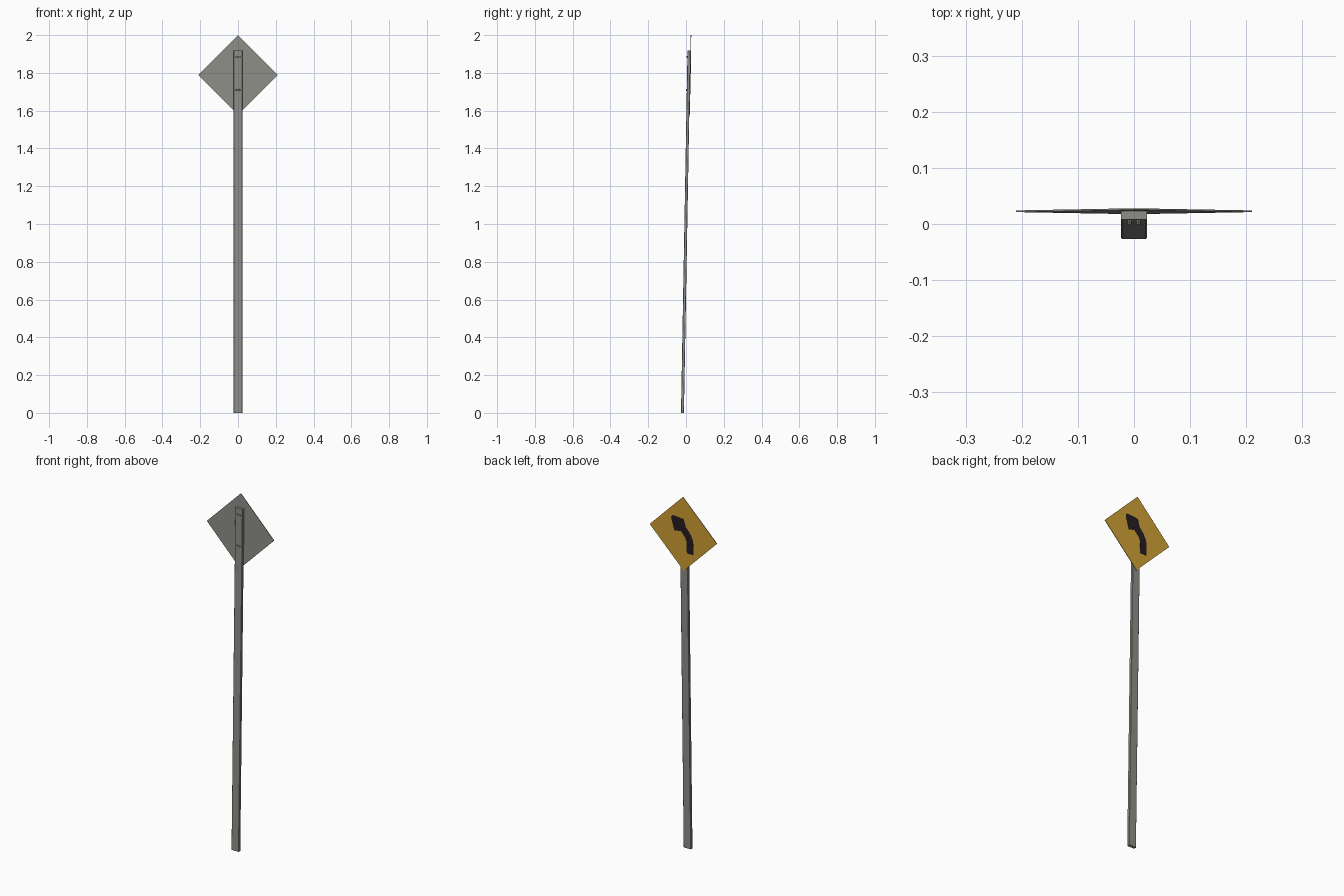
import bpy, bmesh, math
from mathutils import Matrix, Vector

if "Cube" in bpy.data.objects:
    bpy.data.objects.remove(bpy.data.objects["Cube"])

# The whole sign leans slightly backwards about its foot
LEAN = Matrix.Translation((0, -0.0265, 0)) @ Matrix.Rotation(-0.018, 4, 'X')
DEPTH, WIDTH = 0.0155, 0.046
R, SIGN_Z, SHEET = 0.21, 1.79, 0.003


def material(name, rgb):
    m = bpy.data.materials.new(name)
    m.diffuse_color = (*rgb, 1)
    m.use_nodes = True
    m.node_tree.nodes["Principled BSDF"].inputs["Base Color"].default_value = m.diffuse_color
    return m


GREY = material("galvanised_grey", (0.27, 0.27, 0.245))
YELLOW = material("sign_yellow", (0.64, 0.36, 0.035))
BLACK = material("arrow_black", (0.018, 0.013, 0.016))


def finish(name, bm, mats):
    bmesh.ops.recalc_face_normals(bm, faces=bm.faces)
    bm.transform(LEAN)
    me = bpy.data.meshes.new(name)
    bm.to_mesh(me)
    bm.free()
    for m in mats:
        me.materials.append(m)
    ob = bpy.data.objects.new(name, me)
    bpy.context.collection.objects.link(ob)
    return ob


def plate(points, y, thick):
    """Extrude an x-z outline from y towards +y."""
    bm = bmesh.new()
    f = bm.faces.new([bm.verts.new((x, y, z)) for x, z in points])
    ext = bmesh.ops.extrude_face_region(bm, geom=[f], use_keep_orig=True)
    verts = [v for v in ext["geom"] if isinstance(v, bmesh.types.BMVert)]
    bmesh.ops.translate(bm, verts=verts, vec=(0, thick, 0))
    bmesh.ops.recalc_face_normals(bm, faces=bm.faces)
    return bm


# Post: slim rectangular bar with slightly eased long edges
w = WIDTH / 2
bm = plate([(-w, 0), (w, 0), (w, 1.92), (-w, 1.92)], 0, DEPTH)
long_edges = [e for e in bm.edges if abs(e.verts[0].co.z - e.verts[1].co.z) > 1]
bmesh.ops.bevel(bm, geom=long_edges, offset=0.0015, segments=1, affect='EDGES')
post = finish("post", bm, [GREY])

# Diamond sheet: yellow on the road side, bare metal elsewhere
bm = plate([(0, SIGN_Z - R), (R, SIGN_Z), (0, SIGN_Z + R), (-R, SIGN_Z)], DEPTH, SHEET)
for f in bm.faces:
    f.material_index = 1 if f.normal.y > 0.9 else 0
finish("sign_panel", bm, [GREY, YELLOW])

# Curve arrow: offset a centre line for the stem, then add the head
path = [Vector(p) for p in ((.2, -.5), (.2, -.24), (.18, -.12), (.12, .0), (.0, .13))]
left, right = [], []
for i, p in enumerate(path):
    d = (path[min(i + 1, 4)] - path[max(i - 1, 0)]).normalized() * 0.1
    left.append(p + Vector((-d.y, d.x)))
    right.append(p + Vector((d.y, -d.x)))
head = [(-.26, .02), (-.36, .36), (-.31, .43), (.02, .40)]
outline = left + head + right[::-1]
bm = plate([(-u * R, SIGN_Z + v * R) for u, v in outline], DEPTH + SHEET, 0.0008)
finish("curve_arrow", bm, [BLACK])

# Paired bolts on the plain side of the post
bm = bmesh.new()
for z in (1.71, 1.885):
    for x in (-0.008, 0.008):
        bmesh.ops.create_cone(
            bm, cap_ends=True, segments=8, radius1=0.005, radius2=0.004, depth=0.006,
            matrix=Matrix.Translation((x, -0.002, z)) @ Matrix.Rotation(math.pi / 2, 4, 'X'))
finish("bolts", bm, [GREY])
